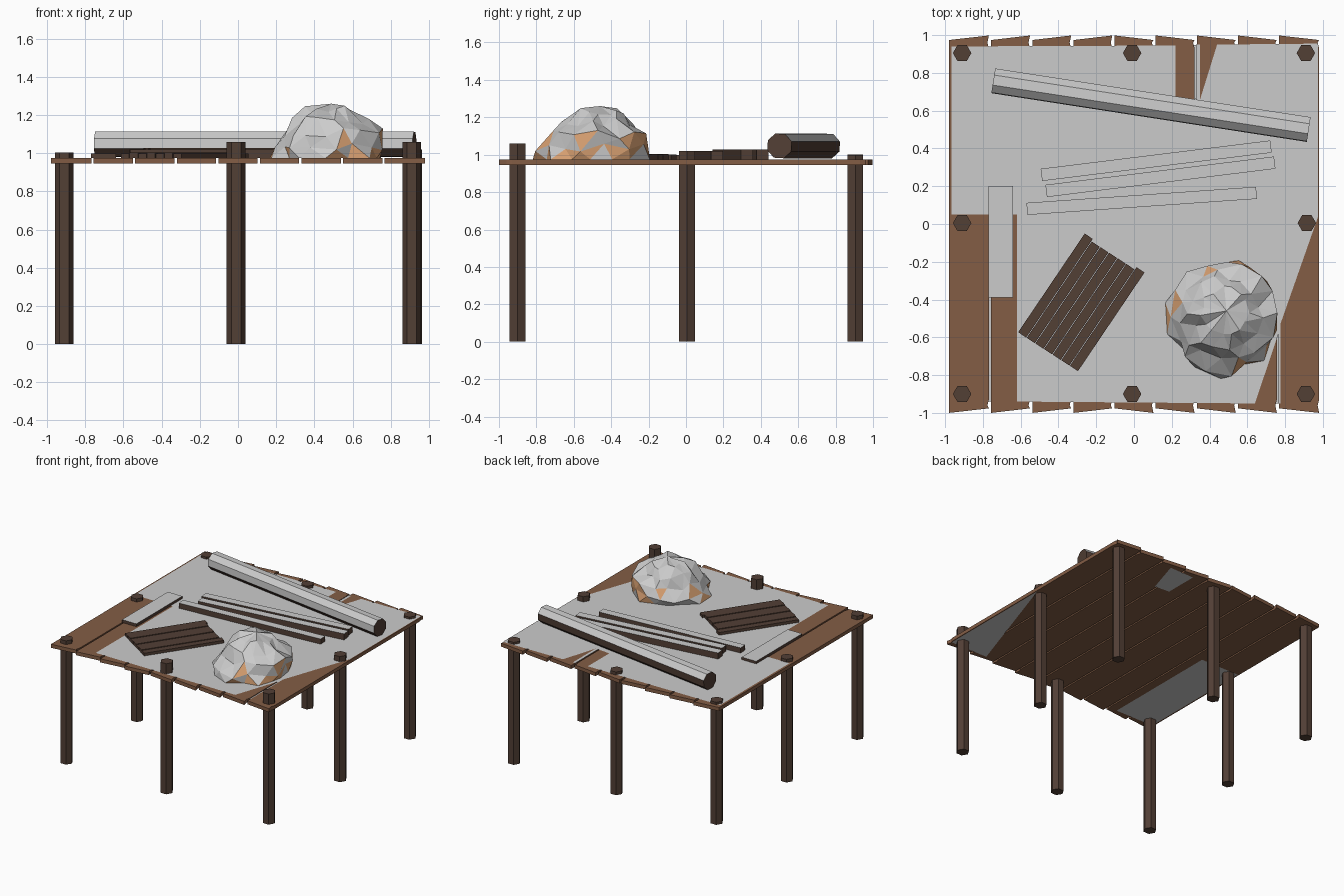
import bpy, bmesh, math, random
from mathutils import Vector

if "Cube" in bpy.data.objects:
    bpy.data.objects.remove(bpy.data.objects["Cube"])

random.seed(4)


def material(name, rgb):
    m = bpy.data.materials.new(name)
    m.diffuse_color = (*rgb, 1)
    m.use_nodes = True
    m.node_tree.nodes["Principled BSDF"].inputs["Base Color"].default_value = m.diffuse_color
    return m


SNOW = material("snow", (0.8, 0.8, 0.8))
WOOD = material("plank_wood", (0.23, 0.11, 0.06))
DARK = material("dark_wood", (0.085, 0.05, 0.036))
STRAW = material("straw", (0.7, 0.36, 0.17))


def finish(name, bm, *mats):
    bmesh.ops.recalc_face_normals(bm, faces=bm.faces)
    me = bpy.data.meshes.new(name)
    bm.to_mesh(me)
    bm.free()
    for m in mats:
        me.materials.append(m)
    ob = bpy.data.objects.new(name, me)
    bpy.context.collection.objects.link(ob)
    return ob


def prism(name, outline, z0, z1, side, top=None):
    """Extruded outline; the top face may carry its own material."""
    bm = bmesh.new()
    low = [bm.verts.new((x, y, z0)) for x, y in outline]
    high = [bm.verts.new((x, y, z1)) for x, y in outline]
    bm.faces.new(low[::-1])
    bm.faces.new(high).material_index = 1 if top else 0
    n = len(outline)
    for i in range(n):
        j = (i + 1) % n
        bm.faces.new((low[i], low[j], high[j], high[i]))
    return finish(name, bm, side, top or side)


def board(name, a, b, width, z0, z1, side, top=None):
    """Straight board between two plan points."""
    a, b = Vector(a), Vector(b)
    d = (b - a).normalized()
    n = Vector((-d.y, d.x)) * width / 2
    return prism(name, [a - n, b - n, b + n, a + n], z0, z1, side, top)


# Deck planks, with crooked ends
N = 9
W = 1.96 / N
for i in range(N):
    x0 = -0.98 + i * W + (0.006 if i else 0)
    x1 = -0.98 + (i + 1) * W - (0.006 if i < N - 1 else 0)
    s = -1 if i >= 4 else 1
    e = 0.012 * s
    prism(f"deck_plank_{i + 1}",
          [(x0, -0.988 - e), (x1, -0.988 + e), (x1 - 0.008, -0.96), (x1, -0.93),
           (x1, 0.93), (x1 - 0.008, 0.96), (x1, 0.986 + e), (x0, 0.986 - e),
           (x0, 0.93), (x0, -0.93)],
          0.946, 0.975, WOOD)

# Snow sheet on the deck, open where the planks show through
LOW, HIGH = 0.943, 0.978


def sheet(name, outline, z):
    bm = bmesh.new()
    bm.faces.new([bm.verts.new((x, y, z)) for x, y in outline])
    return finish(name, bm, SNOW)


sheet("snow_sheet",
      [(-0.965, 0.05), (-0.62, 0.05), (-0.62, -0.94), (0.64, -0.95), (0.765, -0.58),
       (0.765, -0.95), (0.775, -0.95), (0.775, -0.53), (0.975, 0.04), (0.975, 0.955),
       (0.44, 0.95), (0.35, 0.66), (0.35, 0.95), (0.328, 0.95), (0.328, 0.66),
       (0.22, 0.67), (0.22, 0.945), (-0.965, 0.94)], HIGH)
sheet("snow_below_left", [(-0.965, -0.94), (-0.62, -0.94), (-0.62, 0.05), (-0.965, 0.05)], LOW)
sheet("snow_below_right", [(0.64, -0.95), (0.975, -0.95), (0.975, 0.04)], LOW)
sheet("snow_below_back", [(0.22, 0.67), (0.35, 0.66), (0.44, 0.95), (0.22, 0.945)], LOW)

# Hexagonal posts
POSTS = [(-0.91, -0.9, 1.005), (-0.01, -0.9, 1.06), (0.91, -0.9, 1.06),
         (-0.91, 0.005, 1.0), (0.915, 0.005, 1.02),
         (-0.91, 0.905, 0.995), (-0.01, 0.905, 1.0), (0.91, 0.905, 0.995)]
for i, (x, y, h) in enumerate(POSTS):
    hexagon = [(x + 0.049 * math.cos(k * math.pi / 3), y + 0.049 * math.sin(k * math.pi / 3))
               for k in range(6)]
    prism(f"post_{i + 1}", hexagon, 0, h, DARK)

# Snow-topped loose boards
board("loose_beam_1", (-0.49, 0.26), (0.725, 0.41), 0.065, 0.975, 1.027, DARK, SNOW)
board("loose_beam_2", (-0.465, 0.175), (0.745, 0.325), 0.065, 0.975, 1.027, DARK, SNOW)
board("loose_beam_3", (-0.567, 0.08), (0.648, 0.165), 0.064, 0.975, 1.02, DARK, SNOW)
board("short_board", (-0.705, -0.39), (-0.705, 0.2), 0.13, 0.975, 0.998, DARK, SNOW)

# Bundle of dark slats
SLATS = 7
along = Vector((0.56, 0.83)).normalized()
start, end = Vector((-0.592, -0.587)), Vector((-0.318, -0.765))
for i in range(SLATS):
    p = start.lerp(end, i / (SLATS - 1))
    length = 0.63 if i in (0, 6) else 0.615
    board(f"slat_{i + 1}", p, p + along * length, 0.051, 0.975, 1.0 + 0.004 * (i % 2), DARK)

# Eight-sided log, snow on its upper faces
bm = bmesh.new()
a, b = Vector((-0.745, 0.758, 1.047)), Vector((0.925, 0.5, 1.047))
d = (b - a).normalized()
n = Vector((-d.y, d.x, 0))
ends = [[bm.verts.new(p + n * 0.07 * math.cos(t) + Vector((0, 0, 0.07 * math.sin(t))))
         for t in [(k + 0.42) * math.pi / 4 for k in range(8)]] for p in (a, b)]
for k in range(8):
    j = (k + 1) % 8
    f = bm.faces.new((ends[0][k], ends[0][j], ends[1][j], ends[1][k]))
    f.material_index = 1 if f.calc_center_median().z > 1.045 else 0
bm.faces.new(ends[0])
bm.faces.new(ends[1])
finish("log", bm, DARK, SNOW)

# Lumpy straw heap under snow: jittered rings up to a broad crown
bm = bmesh.new()
SEG = 15
RINGS = [(0.975, 0.295), (1.04, 0.29), (1.11, 0.255), (1.175, 0.185), (1.235, 0.12)]
rings = []
for r, (z, rad) in enumerate(RINGS):
    cy = -0.5 + 0.01 * r
    ring = []
    for k in range(SEG):
        t = 2 * math.pi * (k + 0.5 * (r % 2) + random.uniform(-0.2, 0.2)) / SEG
        q = rad * random.uniform(0.87, 1.12)
        dz = random.uniform(-0.025, 0.022) if r else 0
        ring.append(bm.verts.new((0.48 + q * math.cos(t), cy + q * math.sin(t), z + dz)))
    rings.append(ring)
for r in range(len(rings) - 1):
    lo, hi = rings[r], rings[r + 1]
    for k in range(SEG):
        j = (k + 1) % SEG
        if r % 2 == 0:
            bm.faces.new((lo[k], lo[j], hi[k]))
            bm.faces.new((lo[j], hi[j], hi[k]))
        else:
            bm.faces.new((lo[k], lo[j], hi[j]))
            bm.faces.new((lo[k], hi[j], hi[k]))
peak = bm.verts.new((0.49, -0.46, 1.26))
for k in range(SEG):
    bm.faces.new((rings[-1][k], rings[-1][(k + 1) % SEG], peak))
bm.faces.new(rings[0][::-1])
bmesh.ops.recalc_face_normals(bm, faces=bm.faces)
bm.normal_update()
for f in bm.faces:
    c = f.calc_center_median()
    chance = 0.6 if c.x > 0.55 else 0.3
    if c.z < 1.12 and f.normal.z < 0.5 and random.random() < chance:
        f.material_index = 1
finish("straw_heap", bm, SNOW, STRAW)
